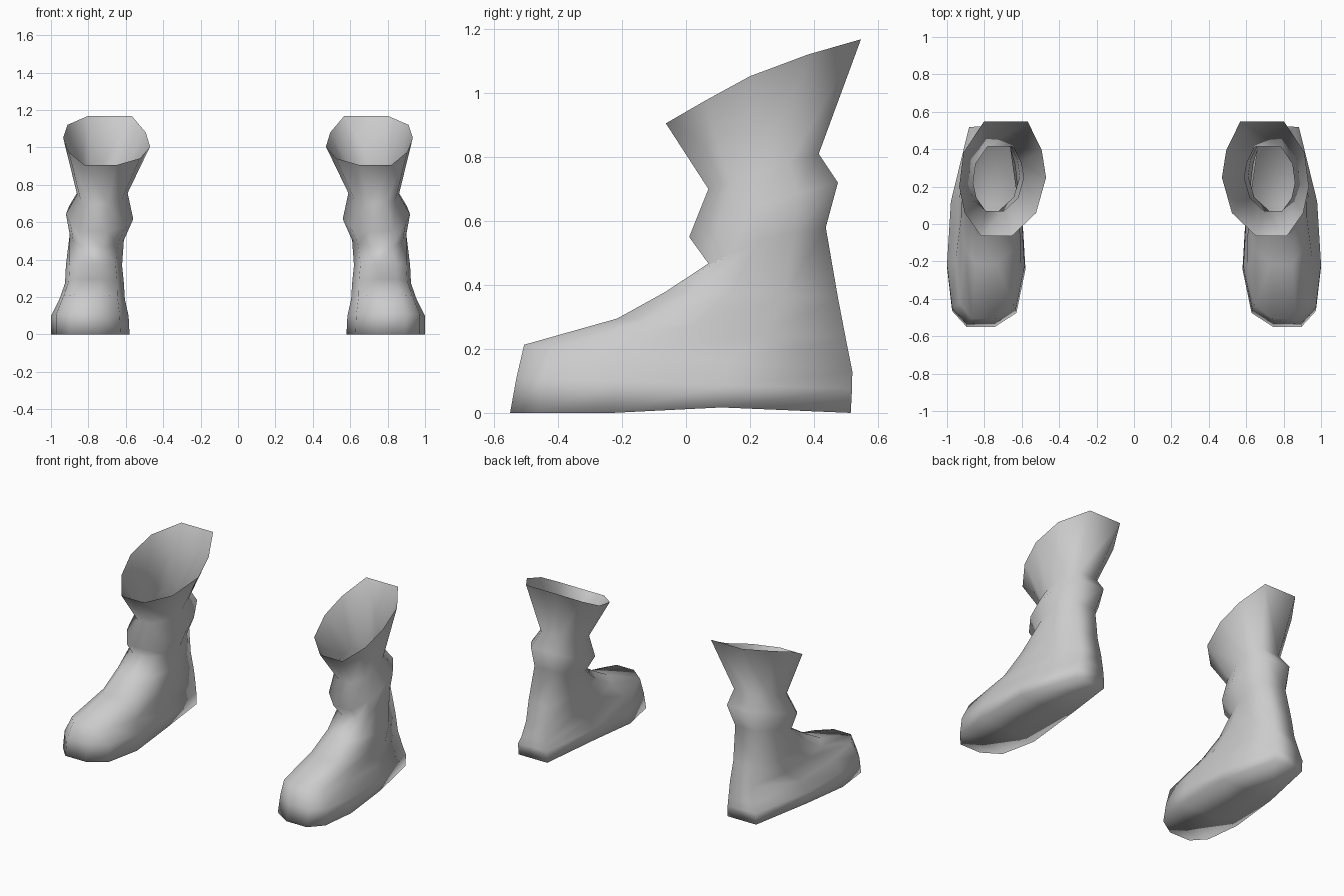
import bpy, bmesh, math

if "Cube" in bpy.data.objects:
    bpy.data.objects.remove(bpy.data.objects["Cube"])

grey = bpy.data.materials.new("plain grey")
grey.diffuse_color = (0.6, 0.6, 0.6, 1)
grey.use_nodes = True
grey.node_tree.nodes["Principled BSDF"].inputs["Base Color"].default_value = grey.diffuse_color

# Ten-sided ring template: u across (inner -1, outer +1), v along (front 0, back 1)
U = (-0.58, 0.43, 0.9, 1, 0.87, 0.5, -0.22, -0.77, -1, -0.9)
V_LEG = (1, 1, 0.73, 0.43, 0.2, 0, 0, 0.2, 0.51, 0.75)
V_FOOT = (1, 1, 0.62, 0.3, 0.08, 0, 0, 0.07, 0.29, 0.62)

# inner x, outer x, front y, front z, back y, back z, side lift, foot blend
RINGS = [
    (0.47, 0.935, -0.063, 0.905, 0.547, 1.168, 0.035, 0),    # cuff rim
    (0.59, 0.86, 0.07, 0.70, 0.415, 0.81, 0.0, 0),           # narrow neck
    (0.56, 0.92, 0.01, 0.55, 0.475, 0.72, 0.02, 0),          # ankle fold
    (0.61, 0.90, 0.07, 0.467, 0.437, 0.58, 0.02, 0),         # below the fold
    (0.62, 0.92, -0.065, 0.378, 0.475, 0.36, 0.0, 0.4),      # instep
    (0.61, 0.925, -0.215, 0.295, 0.50, 0.23, 0.0, 0.7),      # lower instep
    (0.605, 0.955, -0.506, 0.213, 0.52, 0.13, 0.0, 1),       # toe top
    (0.585, 1.0, -0.53, 0.11, 0.519, 0.075, 0.0, 1),         # foot side
    (0.58, 1.0, -0.55, 0.0, 0.515, 0.0, 0.0, 1),             # sole edge
]


def boot(name, side):
    bm = bmesh.new()
    loops = []
    for xi, xo, fy, fz, by, bz, lift, foot in RINGS:
        loop = []
        for u, vl, vf in zip(U, V_LEG, V_FOOT):
            v = vl + (vf - vl) * foot
            x = (xi + xo) / 2 + u * (xo - xi) / 2
            z = fz + (bz - fz) * v + lift * u * math.sin(math.pi * v)
            loop.append(bm.verts.new((side * x, fy + (by - fy) * v, z)))
        loops.append(loop)
    for a, b in zip(loops, loops[1:]):
        for i in range(10):
            j = (i + 1) % 10
            bm.faces.new((a[i], a[j], b[j], b[i]))
    # sole, arched slightly in the waist of the foot
    s = loops[-1]
    s[2].co.z = s[9].co.z = 0.017
    for q in ((0, 1, 2, 9), (9, 2, 3, 8), (8, 3, 4, 7), (7, 4, 5, 6)):
        bm.faces.new([s[i] for i in q])
    bmesh.ops.recalc_face_normals(bm, faces=bm.faces)
    # open shell: make sure the sole faces down
    bm.faces.ensure_lookup_table()
    if bm.faces[-1].normal.z > 0:
        bmesh.ops.reverse_faces(bm, faces=bm.faces)
    for f in bm.faces:
        f.smooth = True
    mesh = bpy.data.meshes.new(name)
    bm.to_mesh(mesh)
    bm.free()
    mesh.materials.append(grey)
    bpy.context.collection.objects.link(bpy.data.objects.new(name, mesh))


boot("right_boot", 1)
boot("left_boot", -1)
